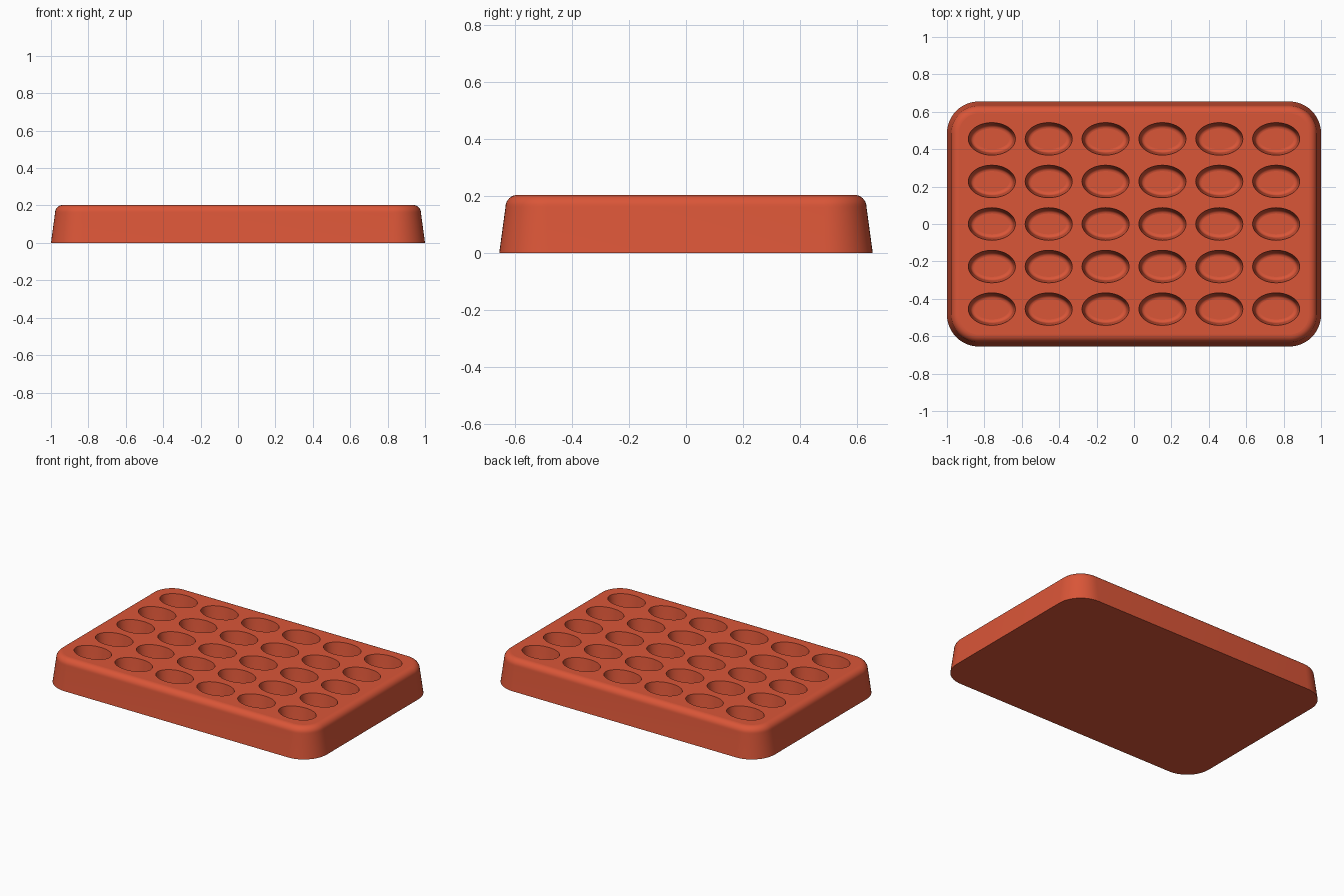
import bpy, bmesh
from math import sin, cos, pi, radians

cube = bpy.data.objects.get("Cube")
if cube:
    bpy.data.objects.remove(cube, do_unlink=True)

HALF_X, HALF_Y, HEIGHT, CORNER = 1.0, 0.655, 0.203, 0.17
COLS, ROWS, STEP_X, STEP_Y = 6, 5, 0.304, 0.2275
WELL_X, WELL_Y, DEPTH = 0.126, 0.087, 0.12

red = bpy.data.materials.new("brick_red")
red.use_nodes = True
colour = (0.70, 0.092, 0.039, 1)
red.diffuse_color = colour
red.node_tree.nodes["Principled BSDF"].inputs["Base Color"].default_value = colour


def loft(bm, rings):
    """Skin a stack of closed rings and cap both ends."""
    rows = [[bm.verts.new(p) for p in ring] for ring in rings]
    for low, high in zip(rows, rows[1:]):
        for i in range(len(low)):
            j = (i + 1) % len(low)
            bm.faces.new((low[i], low[j], high[j], high[i]))
    bm.faces.new(rows[0][::-1])
    bm.faces.new(rows[-1])


def rounded_rectangle(inset, z, steps=12):
    r = CORNER - inset
    cx, cy = HALF_X - CORNER, HALF_Y - CORNER
    pts = []
    for k, (sx, sy) in enumerate([(1, 1), (-1, 1), (-1, -1), (1, -1)]):
        for i in range(steps + 1):
            a = (k + i / steps) * pi / 2
            pts.append((sx * cx + r * cos(a), sy * cy + r * sin(a), z))
    return pts


def ellipse(x, y, inset, z, sides=48):
    return [(x + (WELL_X - inset) * cos(2 * pi * i / sides),
             y + (WELL_Y - inset) * sin(2 * pi * i / sides), z) for i in range(sides)]


def fillet(inset, z, radius, side, steps=8):
    """Quarter round from a wall to a flat face; side +1 is up, -1 is down."""
    return [(inset + radius * (1 - cos(a)), z + side * radius * (sin(a) - 1))
            for a in (i * pi / 2 / steps for i in range(steps + 1))]


def make_object(name, bm):
    bmesh.ops.recalc_face_normals(bm, faces=bm.faces)
    mesh = bpy.data.meshes.new(name)
    bm.to_mesh(mesh)
    bm.free()
    mesh.materials.append(red)
    obj = bpy.data.objects.new(name, mesh)
    bpy.context.collection.objects.link(obj)
    return obj


# Tapered block with a rounded top rim
bm = bmesh.new()
profile = [(0, 0)] + fillet(0.022, HEIGHT, 0.042, 1)
loft(bm, [rounded_rectangle(d, z) for d, z in profile])
tray = make_object("tray", bm)

# Grid of oval wells with rounded floors
bm = bmesh.new()
well = [(-0.001, HEIGHT + 0.01), (0, HEIGHT)] + fillet(0.012, HEIGHT - DEPTH, 0.02, -1, 5)
for c in range(COLS):
    for r in range(ROWS):
        x, y = (c - (COLS - 1) / 2) * STEP_X, (r - (ROWS - 1) / 2) * STEP_Y
        loft(bm, [ellipse(x, y, d, z) for d, z in well])
cutter = make_object("well_cutter", bm)
cutter.hide_render = True

cut = tray.modifiers.new("wells", 'BOOLEAN')
cut.operation, cut.solver, cut.object = 'DIFFERENCE', 'EXACT', cutter
bpy.ops.object.select_all(action='DESELECT')
tray.select_set(True)
bpy.context.view_layer.objects.active = tray
bpy.ops.object.modifier_apply(modifier=cut.name)
bpy.data.objects.remove(cutter, do_unlink=True)

# Smooth walls and rims, flat top and floors
bpy.ops.object.shade_smooth_by_angle(angle=radians(35))
for face in tray.data.polygons:
    if abs(face.normal.z) > 0.999:
        face.use_smooth = False
